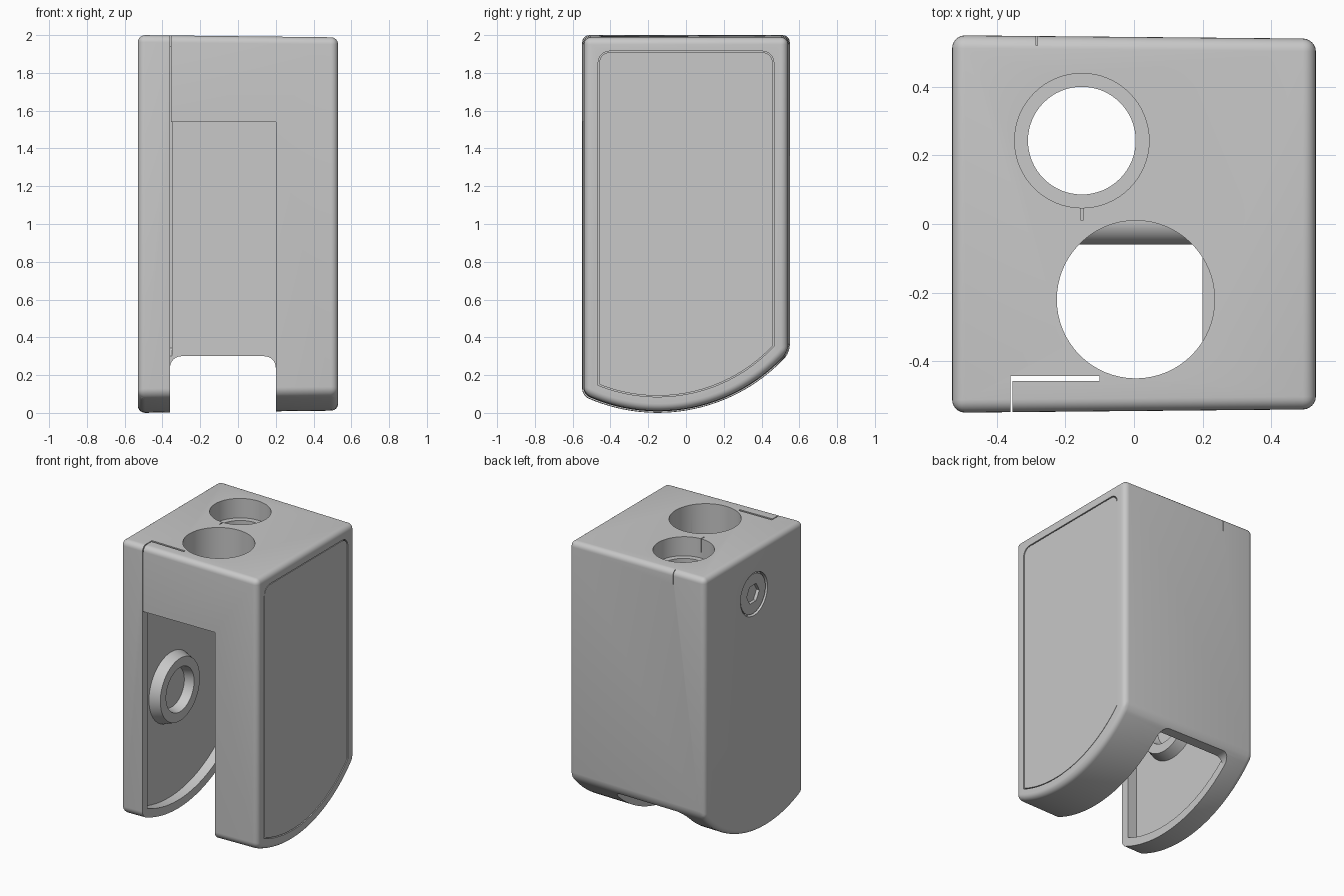
import bpy, bmesh, math
from mathutils import Matrix

if "Cube" in bpy.data.objects:
    bpy.data.objects.remove(bpy.data.objects["Cube"])

grey = bpy.data.materials.new("plain grey")
grey.use_nodes = True
COL = (0.58, 0.58, 0.58, 1)
grey.diffuse_color = COL
grey.node_tree.nodes["Principled BSDF"].inputs["Base Color"].default_value = COL

ARC_Y, ARC_R = -0.15, 0.926   # centre and radius of the curved underside


def make(name, bm):
    bmesh.ops.recalc_face_normals(bm, faces=bm.faces)
    me = bpy.data.meshes.new(name)
    bm.to_mesh(me)
    bm.free()
    me.materials.append(grey)
    ob = bpy.data.objects.new(name, me)
    bpy.context.collection.objects.link(ob)
    return ob


def activate(ob):
    bpy.ops.object.select_all(action='DESELECT')
    ob.select_set(True)
    bpy.context.view_layer.objects.active = ob


def apply_all(ob):
    activate(ob)
    for m in list(ob.modifiers):
        bpy.ops.object.modifier_apply(modifier=m.name)


def bevel(ob, width, segments=5):
    m = ob.modifiers.new("Bevel", 'BEVEL')
    m.width, m.segments = width, segments
    m.limit_method, m.angle_limit = 'ANGLE', math.radians(30)
    apply_all(ob)


def cut(ob, cutter):
    m = ob.modifiers.new("Cut", 'BOOLEAN')
    m.operation, m.solver, m.object = 'DIFFERENCE', 'EXACT', cutter
    apply_all(ob)
    bpy.data.objects.remove(cutter)


def smooth(ob):
    activate(ob)
    bpy.ops.object.shade_smooth_by_angle(angle=math.radians(32))


def slab(name, x0, x1, inset, corner=0.0):
    """Side outline with curved underside, shrunk by inset, extruded along x."""
    w, top, r = 0.55 - inset, 2 - inset, ARC_R - inset
    steps = 32
    pts = [(w, top), (-w, top)]
    for i in range(steps + 1):
        y = -w + 2 * w * i / steps
        pts.append((y, ARC_R - math.sqrt(r * r - (y - ARC_Y) ** 2)))
    bm = bmesh.new()
    face = bm.faces.new([bm.verts.new((x0, y, z)) for y, z in pts])
    ext = bmesh.ops.extrude_face_region(bm, geom=[face])["geom"]
    bmesh.ops.translate(bm, vec=(x1 - x0, 0, 0),
                        verts=[g for g in ext if isinstance(g, bmesh.types.BMVert)])
    if corner:
        edges = [e for e in bm.edges
                 if abs(e.verts[0].co.x - e.verts[1].co.x) > 1e-4
                 and min(v.co.z for v in e.verts) > 1.5]
        bmesh.ops.bevel(bm, geom=edges, offset=corner, segments=6,
                        profile=0.5, affect='EDGES')
    return make(name, bm)


def box(name, x0, x1, y0, y1, z0, z1):
    bm = bmesh.new()
    bmesh.ops.create_cube(bm, size=1)
    bmesh.ops.scale(bm, vec=(x1 - x0, y1 - y0, z1 - z0), verts=bm.verts)
    bmesh.ops.translate(bm, vec=((x0 + x1) / 2, (y0 + y1) / 2, (z0 + z1) / 2), verts=bm.verts)
    return make(name, bm)


def cyl(name, axis, a, b, lo, hi, r1, r2=None, sides=64):
    """Cylinder or cone along x (a, b = y, z) or along z (a, b = x, y)."""
    bm = bmesh.new()
    bmesh.ops.create_cone(bm, cap_ends=True, segments=sides, radius1=r1,
                          radius2=r1 if r2 is None else r2, depth=hi - lo)
    mid = (lo + hi) / 2
    if axis == 'x':
        bm.transform(Matrix.Translation((mid, a, b)) @ Matrix.Rotation(math.pi / 2, 4, 'Y'))
    else:
        bm.transform(Matrix.Translation((a, b, mid)))
    return make(name, bm)


# Housing: rounded block, slightly tapered towards +x
housing = slab("housing", -0.53, 0.53, 0)
bevel(housing, 0.072, 6)
for v in housing.data.vertices:
    t = (v.co.x + 0.53) / 1.06
    v.co.y *= 1 - 0.018 * t
    v.co.z = 1 + (v.co.z - 1) * (1 - 0.012 * t)

# Front slot, and the arch under the back wall
cut(housing, box("slot_cutter", -0.36, 0.2, -0.8, 0.45, -0.2, 1.54))
arch = box("arch_cutter", -0.36, 0.2, 0.3, 0.8, -0.2, 0.3)
bevel(arch, 0.06, 6)
cut(housing, arch)

# Recess on the inner side of the thin cheek
cut(housing, slab("cheek_recess_cutter", -0.43, -0.35, 0.06))

# Top bores: one wide, one stepped
cut(housing, cyl("wide_bore_cutter", 'z', 0.005, -0.22, 1.535, 2.2, 0.23))
cut(housing, cyl("small_bore_cutter", 'z', -0.152, 0.243, -0.2, 2.2, 0.157))
cut(housing, cyl("counterbore_cutter", 'z', -0.152, 0.243, 1.86, 2.2, 0.196))

# Seam between the two halves of the shell
cut(housing, box("front_seam_cutter", -0.36, -0.354, -0.8, -0.443, 1.5, 2.2))
cut(housing, box("top_seam_cutter", -0.36, -0.1, -0.457, -0.443, 1.5, 2.2))
cut(housing, box("middle_seam_cutter", -0.154, -0.148, 0.01, 0.06, 1.9, 2.2))
cut(housing, box("rear_seam_cutter", -0.285, -0.281, 0.52, 0.8, 1.9, 2.2))

# Side pocket for the panel and pocket for the screw
cut(housing, slab("panel_pocket_cutter", 0.5, 0.6, 0.085, 0.06))
cut(housing, cyl("screw_pocket_cutter", 'x', 0.0, 1.69, -0.6, -0.50, 0.15))
smooth(housing)

# Side panel, nearly flush
panel = slab("side_panel", 0.495, 0.528, 0.091, 0.056)
smooth(panel)

# Rounded ledge beneath the wide bore
ledge = cyl("bore_ledge", 'x', 0.01, 1.61, -0.25, 0.21, 0.07)
smooth(ledge)

# Hollow boss on the cheek
boss = cyl("cheek_boss", 'x', -0.13, 0.83, -0.44, -0.36, 0.25, 0.22)
cut(boss, cyl("boss_hole_cutter", 'x', -0.13, 0.83, -0.425, -0.3, 0.14, 0.17))
smooth(boss)

# Screw with hexagonal socket
screw = cyl("screw", 'x', 0.0, 1.69, -0.522, -0.49, 0.138)
cut(screw, cyl("socket_cutter", 'x', 0.0, 1.69, -0.6, -0.499, 0.07, sides=6))
smooth(screw)
